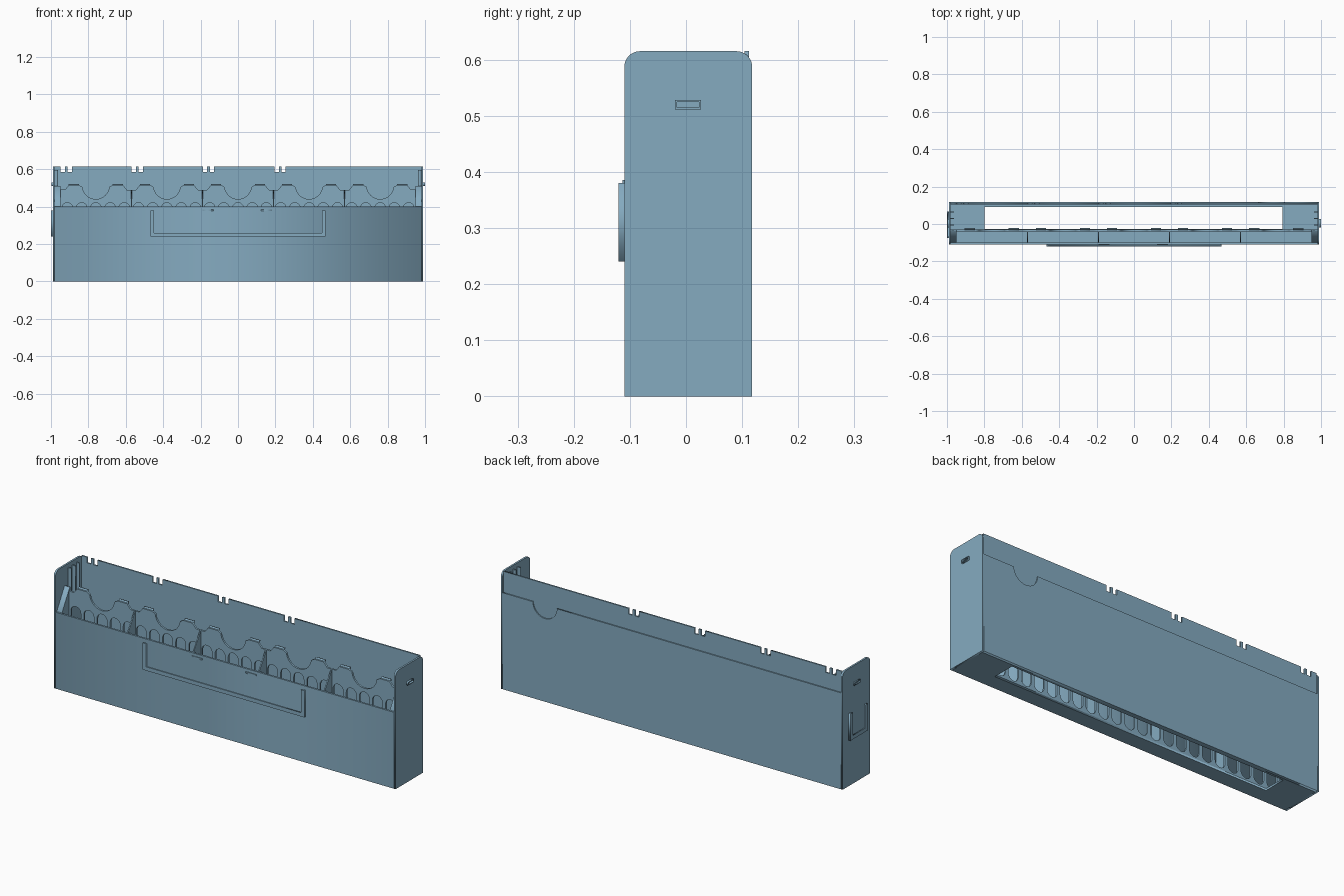
import bpy, math
from mathutils import Matrix

if "Cube" in bpy.data.objects:
    bpy.data.objects.remove(bpy.data.objects["Cube"])

mat = bpy.data.materials.new("dusty blue plastic")
mat.diffuse_color = (0.234, 0.406, 0.53, 1)
mat.use_nodes = True
mat.node_tree.nodes["Principled BSDF"].inputs["Base Color"].default_value = mat.diffuse_color

FRONT = Matrix(((1, 0, 0), (0, 0, 1), (0, 1, 0)))   # profile in x,z, thickness along y
SIDE = Matrix(((0, 0, 1), (1, 0, 0), (0, 1, 0)))    # profile in y,z, thickness along x
FLAT = Matrix.Identity(3)                           # profile in x,y, thickness along z


def plate(name, loops, lo, hi, plane):
    """Flat plate from an outline plus optional hole loops, between lo and hi."""
    cu = bpy.data.curves.new(name, 'CURVE')
    cu.dimensions, cu.fill_mode, cu.extrude = '2D', 'BOTH', (hi - lo) / 2
    for pts in loops:
        sp = cu.splines.new('POLY')
        sp.points.add(len(pts) - 1)
        for p, (a, b) in zip(sp.points, pts):
            p.co = (a, b, 0, 1)
        sp.use_cyclic_u = True
    tmp = bpy.data.objects.new(name + "_outline", cu)
    bpy.context.collection.objects.link(tmp)
    bpy.context.view_layer.update()
    me = bpy.data.meshes.new_from_object(tmp.evaluated_get(bpy.context.evaluated_depsgraph_get()))
    bpy.data.objects.remove(tmp)
    for v in me.vertices:
        v.co.z += (lo + hi) / 2
    me.transform(plane.to_4x4())
    if plane.determinant() < 0:
        me.flip_normals()
    me.materials.clear()
    me.materials.append(mat)
    ob = bpy.data.objects.new(name, me)
    bpy.context.collection.objects.link(ob)
    return ob


def rect(a0, a1, b0, b1):
    return [(a0, b0), (a1, b0), (a1, b1), (a0, b1)]


def arc(cx, cy, r, start, end, n=12):
    return [(cx + r * math.cos(math.radians(start + (end - start) * i / n)),
             cy + r * math.sin(math.radians(start + (end - start) * i / n))) for i in range(n + 1)]


def box(name, x0, x1, y0, y1, z0, z1):
    return plate(name, [rect(x0, x1, y0, y1)], z0, z1, FLAT)


PITCH = 0.38
CENTRES = [PITCH * i for i in range(-2, 3)]

# Floor with the long opening, and the front wall
plate("floor", [rect(-0.98, 0.98, -0.10, 0.104), rect(-0.8, 0.795, -0.028, 0.092)], 0, 0.01, FLAT)
box("front_wall", -0.98, 0.98, -0.11, -0.10, 0, 0.40)

# Side walls with rounded upper corners
side = [(-0.11, 0), (0.118, 0)] + arc(0.09, 0.587, 0.028, 0, 90, 8) + arc(-0.082, 0.587, 0.028, 90, 180, 8)
for s, word in ((-1, "left"), (1, "right")):
    def span(a, b):
        return sorted((s * a, s * b))
    plate(word + "_side_wall", [side], *span(0.98, 0.99), SIDE)
    # Small raised clip frame on the outside
    plate(word + "_clip_frame", [rect(-0.02, 0.027, 0.511, 0.528), rect(-0.016, 0.023, 0.515, 0.524)],
          *span(0.99, 1.0 if s > 0 else 0.996), SIDE)
    # Guide ribs on the inside
    for y in (-0.005, 0.03, 0.065):
        box(word + "_guide_rib", *span(0.962, 0.98), y - 0.003, y + 0.003, 0.40, 0.595)
    # Solid sloped end of the pocket row
    plate(word + "_pocket_end", [[(-0.10, 0.01), (-0.03, 0.01), (-0.03, 0.51), (-0.036, 0.51), (-0.10, 0.40)]],
          *span(0.95, 0.98), SIDE)

# Back wall: notched inner sheet and shorter outer skin with a finger cut-out
top = [(-0.98, 0), (-0.98, 0.615)]
for c in (-0.918, -0.539, -0.158, 0.225):
    for a, b in ((c - 0.03, c - 0.007), (c + 0.007, c + 0.03)):
        top += [(a, 0.615), (a, 0.585), (b, 0.585), (b, 0.615)]
top += [(0.98, 0.615), (0.98, 0)]
plate("back_wall", [top], 0.104, 0.112, FRONT)
skin = [(-0.98, 0), (-0.98, 0.505)] + arc(0.735, 0.505, 0.07, 180, 360, 16) + [(0.98, 0.505), (0.98, 0)]
plate("back_skin", [skin], 0.112, 0.118, FRONT)

# Scalloped partition with a row of tall rounded slots
edge = [(-0.98, 0.01), (-0.98, 0.50)]
slots = []
for c in CENTRES:
    edge += [(c - 0.165, 0.49), (c - 0.145, 0.515), (c - 0.09, 0.515), (c - 0.072, 0.505)]
    edge += arc(c, 0.512, 0.072, 180, 360, 16)[1:-1]
    edge += [(c + 0.072, 0.505), (c + 0.09, 0.515), (c + 0.145, 0.515), (c + 0.165, 0.49)]
    for k in range(-2, 3):
        x = c + k * PITCH / 5
        slots.append(arc(x, 0.392, 0.029, 0, 180, 10) + arc(x, 0.05, 0.029, 180, 360, 10))
    # Leaning lips on top of the partition
    for u in (-0.1175, 0.1175):
        plate("partition_lip", [[(-0.04, 0.495), (-0.028, 0.495), (-0.022, 0.521), (-0.028, 0.521)]],
              c + u - 0.0275, c + u + 0.0275, SIDE)
edge += [(0.98, 0.50), (0.98, 0.01)]
plate("partition", [edge] + slots, -0.04, -0.03, FRONT)

# Triangular-topped dividers between the pockets
for x in (-0.57, -0.19, 0.19, 0.57):
    plate("pocket_divider", [[(-0.10, 0.01), (-0.04, 0.01), (-0.04, 0.49), (-0.10, 0.40)]],
          x - 0.003, x + 0.003, SIDE)


def label_holder(name, half, centre, z0, z1, inner, mid, outer, plane):
    """U-shaped rail open at the top, with a wider lip on the outside."""
    for part, w, lo, hi in (("rail", 0.008, inner, mid), ("lip", 0.02, mid, outer)):
        a, b = centre - half, centre + half
        u = [(a, z1), (a, z0), (b, z0), (b, z1), (b - w, z1), (b - w, z0 + w), (a + w, z0 + w), (a + w, z1)]
        plate(name + "_" + part, [u], min(lo, hi), max(lo, hi), plane)


label_holder("front_label", 0.468, 0, 0.24, 0.38, -0.11, -0.115, -0.12, FRONT)
label_holder("side_label", 0.072, -0.004, 0.24, 0.38, -0.99, -0.995, -1.0, SIDE)

# Small stop bumps above the front label
for x in (-0.16, 0.153):
    box("label_stop", x - 0.03, x + 0.03, -0.113, -0.11, 0.377, 0.385)
